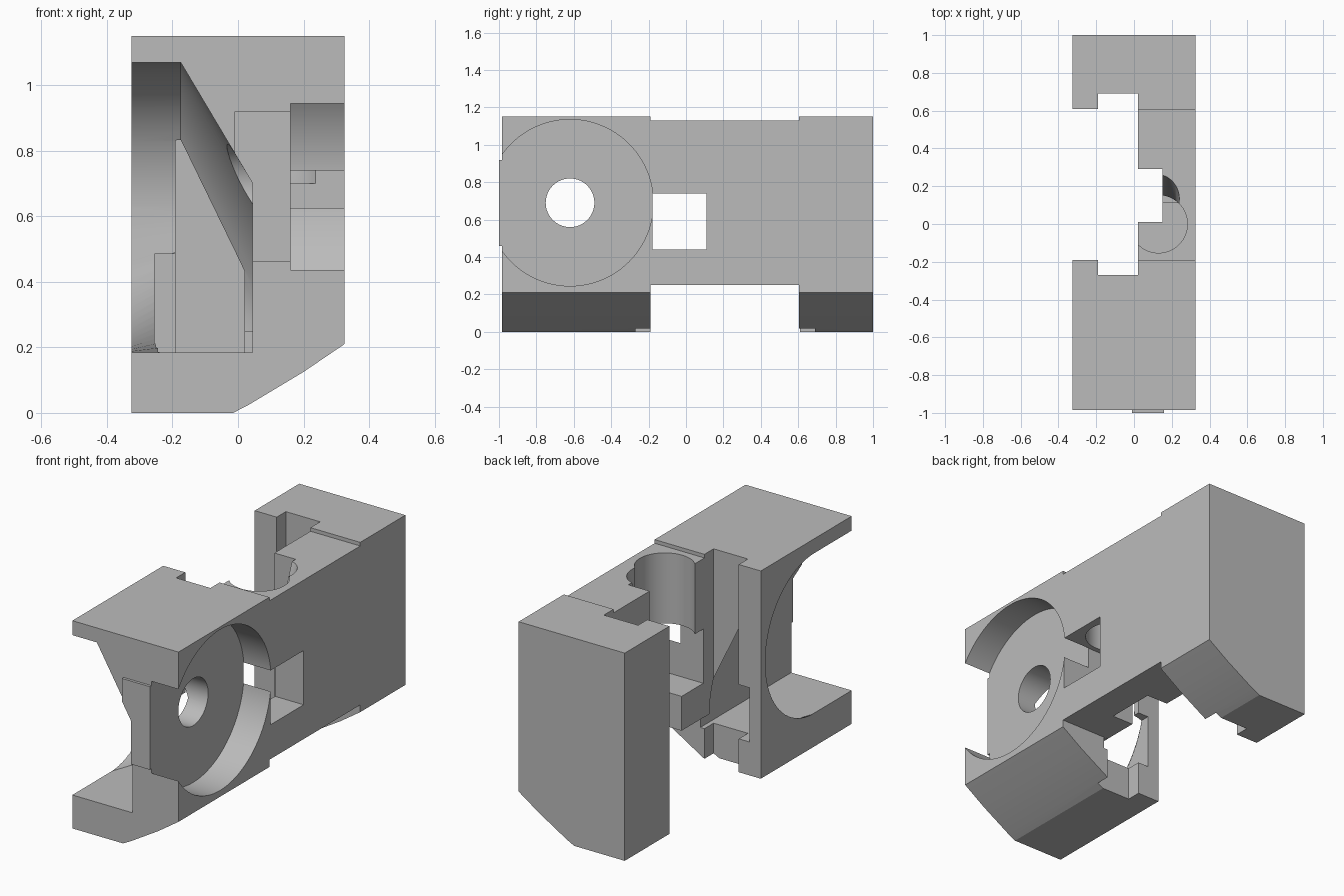
import bpy, bmesh, math
from mathutils import Vector

cube = bpy.data.objects.get("Cube")
if cube:
    bpy.data.objects.remove(cube, do_unlink=True)

grey = bpy.data.materials.new("plain_grey")
grey.use_nodes = True
colour = (0.5, 0.5, 0.5, 1)
grey.diffuse_color = colour
grey.node_tree.nodes["Principled BSDF"].inputs["Base Color"].default_value = colour


def loft(name, sections):
    """Closed solid through matching loops of points."""
    bm = bmesh.new()
    rings = [[bm.verts.new(p) for p in s] for s in sections]
    n = len(rings[0])
    for a, b in zip(rings, rings[1:]):
        for i in range(n):
            j = (i + 1) % n
            bm.faces.new((a[i], a[j], b[j], b[i]))
    bm.faces.new(rings[0])
    bm.faces.new(rings[-1])
    bmesh.ops.recalc_face_normals(bm, faces=bm.faces)
    me = bpy.data.meshes.new(name)
    bm.to_mesh(me)
    bm.free()
    me.materials.append(grey)
    ob = bpy.data.objects.new(name, me)
    bpy.context.collection.objects.link(ob)
    return ob


def box(name, x, y, z):
    return loft(name, [[(x[0], y[0], h), (x[1], y[0], h), (x[1], y[1], h), (x[0], y[1], h)] for h in z])


def rod(name, start, end, radius, sides=64):
    a, b = Vector(start), Vector(end)
    turn = (b - a).to_track_quat('Z', 'Y')
    ring = [turn @ Vector((radius * math.cos(t), radius * math.sin(t), 0))
            for t in (2 * math.pi * i / sides for i in range(sides))]
    return loft(name, [[a + p for p in ring], [b + p for p in ring]])


def combine(target, tool, operation='DIFFERENCE'):
    mod = target.modifiers.new(tool.name, 'BOOLEAN')
    mod.operation = operation
    mod.solver = 'EXACT'
    mod.object = tool
    bpy.context.view_layer.objects.active = target
    bpy.ops.object.modifier_apply(modifier=mod.name)
    bpy.data.objects.remove(tool, do_unlink=True)


# Body with a bevelled lower edge
outline = [(-.325, 0), (-.015, 0), (.03, .023), (.2, .125), (.325, .21), (.325, 1.15), (-.325, 1.15)]
body = loft("bracket_body", [[(x, y, z) for x, z in outline] for y in (-.985, 1)])
combine(body, box("front_lip", (-.01, .2), (-1, -.9), (.46, .92)), 'UNION')


# Tapered side cavity, open to the front and to the side
def cavity_section(x, centre, reach, top, middle, low_y, low_round):
    floor, steps = .185, 20
    angles = [math.pi / 2 * i / steps for i in range(steps + 1)]
    pts = [(x, -1.1, floor), (x, -1.1, top)]
    pts += [(x, centre + reach * math.sin(t), middle + (top - middle) * math.cos(t)) for t in angles]
    for t in angles[1:]:
        swing = (1 - math.cos(t)) if low_round else t / (math.pi / 2)
        drop = math.sin(t) if low_round else swing
        y = centre + reach
        pts.append((x, y + (low_y - y) * swing, middle + (floor - middle) * drop))
    return pts


cavity = loft("cavity_cutter", [
    cavity_section(-.34, -.66, .43, 1.07, .63, -.68, True),
    cavity_section(-.175, -.66, .44, 1.07, .63, -.22, False),
    cavity_section(.045, -.75, .515, .70, .20, -.235, False)])
combine(body, cavity)

# Round recess and its through hole
combine(body, rod("recess_cutter", (.16, -.62, .69), (.5, -.62, .69), .445, 96))
combine(body, rod("hole_cutter", (-.1, -.62, .69), (.5, -.62, .69), .13))

# Stepped slot, central web relief, window and notches
for name, x, y, z in (
        ("outer_slot", (-.5, -.1), (-.19, .61), (-.1, 1.3)),
        ("inner_slot", (-.19, .02), (-.27, .69), (-.1, 1.3)),
        ("web_notch", (0, .15), (.01, .29), (-.1, 1.3)),
        ("web_underside", (0, .5), (-.19, .605), (-.1, .25)),
        ("web_top", (0, .5), (-.19, .605), (1.13, 1.3)),
        ("window", (0, .5), (-.18, .11), (.44, .74)),
        ("rear_notch", (-.255, -.15), (-.4, -.15), (.185, .485)),
        ("floor_notch", (0, .045), (-.3, -.17), (.185, .249))):
    combine(body, box(name, x, y, z))

# Upright pocket in the web with a slanted relief behind it
combine(body, rod("pocket_cutter", (.13, 0, .70), (.13, 0, 1.3), .153))
combine(body, rod("relief_cutter", (.12, -.02, .76), (.12, .17, 1.22), .12))

bpy.ops.object.select_all(action='DESELECT')
body.select_set(True)
bpy.context.view_layer.objects.active = body
bpy.ops.object.shade_smooth_by_angle(angle=math.radians(25))
